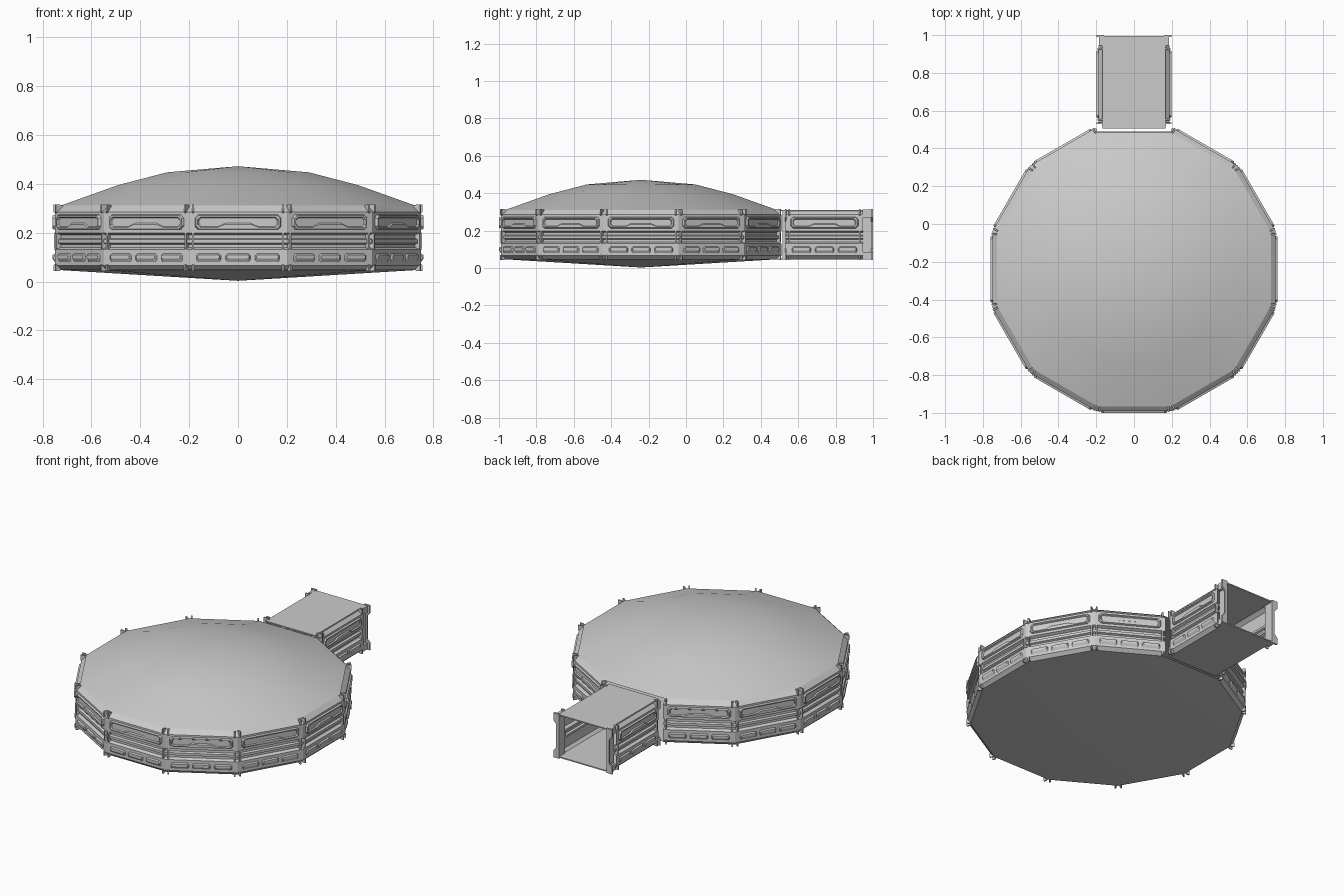
import bpy, bmesh
from math import radians, tan, cos, sin, pi

if "Cube" in bpy.data.objects:
    bpy.data.objects.remove(bpy.data.objects["Cube"])

CY = -0.24            # centre of the twelve-sided hall
APO = 0.75            # distance from centre to wall plane
T15 = tan(radians(15))


def finish(bm, name, fix=False):
    if fix:
        bmesh.ops.recalc_face_normals(bm, faces=bm.faces)
    me = bpy.data.meshes.new(name)
    bm.to_mesh(me)
    bm.free()
    return me


def place(me, name, loc=(0, 0, 0), rot=0):
    ob = bpy.data.objects.new(name, me)
    ob.location = loc
    ob.rotation_euler.z = rot
    bpy.context.collection.objects.link(ob)
    return ob


def prism(bm, pts, axis, a, b):
    """Closed plate: 2D outline extruded along x or y from a to b."""
    def co(p, d):
        return (d, p[0], p[1]) if axis == 'x' else (p[0], d, p[1])
    va = [bm.verts.new(co(p, a)) for p in pts]
    vb = [bm.verts.new(co(p, b)) for p in pts]
    n = len(pts)
    fs = [bm.faces.new(va), bm.faces.new(vb[::-1])]
    fs += [bm.faces.new((va[i], vb[i], vb[(i + 1) % n], va[(i + 1) % n])) for i in range(n)]
    bmesh.ops.recalc_face_normals(bm, faces=fs)


def rect(x0, x1, z0, z1):
    return [(x0, z0), (x1, z0), (x1, z1), (x0, z1)]


def outline(cx, w, z0, z1, c, notch=0.0):
    """Chamfered rectangle with an optional raised step in its lower edge."""
    a, d = w * 0.5, w * 0.32
    return [(cx + x, z) for x, z in [
        (-w + c, z0), (-a, z0), (-d, z0 + notch), (d, z0 + notch), (a, z0), (w - c, z0),
        (w, z0 + c), (w, z1 - c), (w - c, z1), (-w + c, z1), (-w, z1 - c), (-w, z0 + c)]]


def loft(bm, loops):
    """Nested outlines, each with its own outward height, capped at the end."""
    rings = [[bm.verts.new((x, -h, z)) for x, z in pts] for pts, h in loops]
    for A, B in zip(rings, rings[1:]):
        for i in range(len(A)):
            j = (i + 1) % len(A)
            bm.faces.new((A[i], A[j], B[j], B[i]))
    bm.faces.new(rings[-1])


def wall_mesh(name, half, mitre):
    """One wall module facing -y; mitre narrows it where it steps inward."""
    bm = bmesh.new()
    prof = [(-.02, .047), (0, .066), (0, .132), (-.018, .14), (-.018, .152), (-.006, .157),
            (-.006, .172), (-.018, .177), (-.018, .19), (0, .198), (0, .285), (-.03, .311)]
    L, R = [], []
    for o, z in prof:
        h = half + o * mitre
        L.append(bm.verts.new((-h, -o, z)))
        R.append(bm.verts.new((h, -o, z)))
    for i in range(len(prof) - 1):
        bm.faces.new((L[i], R[i], R[i + 1], L[i + 1]))
    # upper framed panel
    w = half - .024
    loft(bm, [(outline(0, w, .212, .274, .014), 0),
              (outline(0, w - .005, .216, .270, .012), .010),
              (outline(0, w - .012, .222, .264, .010, .012), .010),
              (outline(0, w - .017, .226, .260, .009, .013), .003)])
    # three lower louvres
    for k in (-1, 0, 1):
        cx, w = k * half * .6, half * .25
        loft(bm, [(outline(cx, w, .080, .114, .008), 0),
                  (outline(cx, w - .006, .094, .109, .005), .009)])
    # end gussets: top, waist and bottom
    for s in (-1, 1):
        x = s * (half - .016)
        for pts in ([(.03, .309), (.0, .28), (-.005, .286), (-.005, .315), (.012, .315)],
                    [(.02, .19), (0, .2), (-.003, .19), (-.003, .14), (0, .13), (.02, .14)],
                    [(.02, .049), (.012, .043), (-.005, .043), (-.005, .068), (0, .07)]):
            prism(bm, pts, 'x', x - .004, x + .004)
    return finish(bm, name)


def shell(name, prof, up):
    """Twelve-sided cap; profile of (apothem, z) from centre to rim."""
    bm = bmesh.new()
    tip = bm.verts.new((0, 0, prof[0][1]))
    rings = []
    for a, z in prof[1:]:
        r = a / cos(pi / 12)
        rings.append([bm.verts.new((r * cos(pi / 12 + k * pi / 6), r * sin(pi / 12 + k * pi / 6), z))
                      for k in range(12)])
    for k in range(12):
        j = (k + 1) % 12
        bm.faces.new((tip, rings[0][k], rings[0][j]))
        for A, B in zip(rings, rings[1:]):
            bm.faces.new((A[k], B[k], B[j], A[j]))
    if not up:
        bmesh.ops.reverse_faces(bm, faces=bm.faces)
    for f in bm.faces:
        f.smooth = True
    return place(finish(bm, name), name, (0, CY, 0))


# domed roof and shallow conical underside
shell("dome_roof", [(0, .472), (.29, .447), (.49, .395), (.725, .311)], True)
shell("hall_floor", [(0, 0.003), (.73, .047)], False)

# eleven hall walls, leaving the back side open for the corridor
hall = wall_mesh("hall_wall", APO * T15, T15)
for k in range(12):
    if k == 6:
        continue
    a = k * pi / 6
    place(hall, "hall_wall_%d" % k, (APO * sin(a), CY - APO * cos(a), 0), a)

# corridor side walls
side = wall_mesh("corridor_wall", .205, 0)
place(side, "corridor_wall_right", (.188, .74, 0), pi / 2)
place(side, "corridor_wall_left", (-.188, .74, 0), -pi / 2)

# corridor roof and floor
for name, z0, z1 in (("corridor_roof", .304, .311), ("corridor_floor", .047, .054)):
    bm = bmesh.new()
    prism(bm, rect(-.168, .168, z0, z1), 'y', .505, .995)
    place(finish(bm, name), name)

# door jambs and notched end flanges with corner tabs
bm = bmesh.new()
for s in (-1, 1):
    for y0, y1 in ((.515, .54), (.94, .995)):
        prism(bm, [(s * x, z) for x, z in rect(.162, .17, .05, .308)], 'y', y0, y1)
    flange = [(.16, .043), (.199, .043), (.199, .085), (.18, .105), (.18, .25),
              (.199, .27), (.199, .316), (.16, .316)]
    for y0, y1 in ((.530, .537), (.990, 1.0)):
        prism(bm, [(s * x, z) for x, z in flange], 'y', y0, y1)
    # tapered tabs behind the outer corners
    for z0, z1 in ((.047, .085), (.27, .312)):
        prism(bm, [(s * x, z) for x, z in rect(.168, .185, z0, z1)], 'y', .945, .992)
place(finish(bm, "corridor_end_frame"), "corridor_end_frame")
